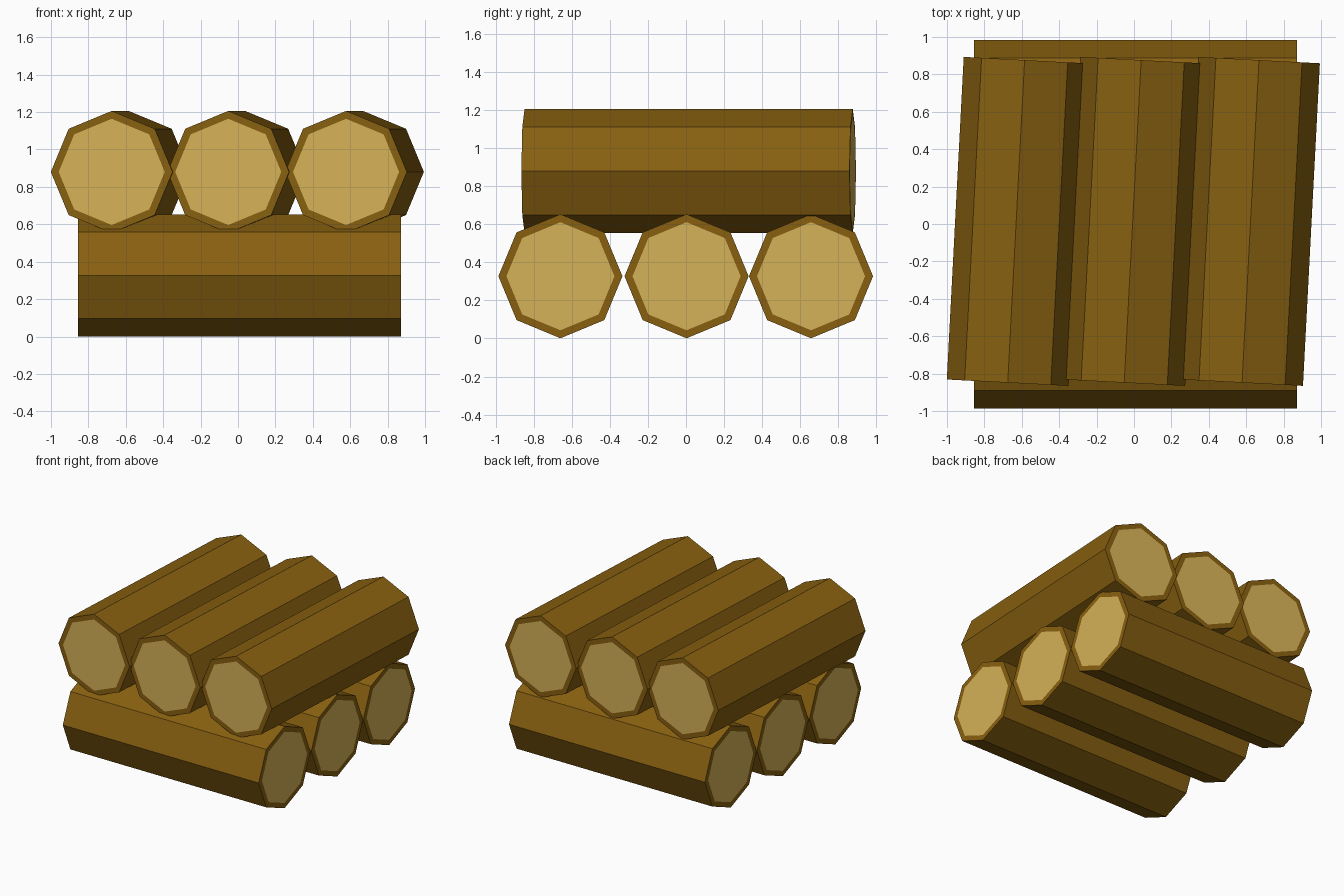
import bpy, bmesh, math
from mathutils import Matrix

if "Cube" in bpy.data.objects:
    bpy.data.objects.remove(bpy.data.objects["Cube"])


def material(name, rgb):
    """Flat colour given as 0-255 sRGB, stored as linear."""
    lin = [((c / 255 + 0.055) / 1.055) ** 2.4 if c > 10 else c / 255 / 12.92 for c in rgb]
    m = bpy.data.materials.new(name)
    m.diffuse_color = (*lin, 1)
    m.use_nodes = True
    m.node_tree.nodes["Principled BSDF"].inputs["Base Color"].default_value = m.diffuse_color
    return m


bark = material("bark", (136, 96, 16))
cut_wood = material("cut wood", (214, 178, 88))

RADIUS, LENGTH, SIDES, RIM = 0.326, 1.727, 8, 0.042


def log(name, centre, turn):
    """Eight-sided log lying along x, then turned about z."""
    bm = bmesh.new()
    bmesh.ops.create_cone(bm, cap_ends=True, segments=SIDES, radius1=RADIUS,
                          radius2=RADIUS, depth=LENGTH,
                          matrix=Matrix.Rotation(math.pi / 2, 4, 'Y'))
    # cut ends: a bark rim around a pale core
    ends = [f for f in bm.faces if abs(f.normal.x) > 0.9]
    bmesh.ops.inset_individual(bm, faces=ends, thickness=RIM)
    for f in ends:
        f.material_index = 1
    me = bpy.data.meshes.new(name)
    bm.to_mesh(me)
    bm.free()
    me.materials.append(bark)
    me.materials.append(cut_wood)
    ob = bpy.data.objects.new(name, me)
    ob.location = centre
    ob.rotation_euler.z = math.radians(turn)
    bpy.context.collection.objects.link(ob)


# lower layer runs left to right
for i, y in enumerate((-0.66, 0.003, 0.657)):
    log(f"lower_log_{i + 1}", (0.009, y, 0.327), 0)

# upper layer runs front to back, slightly skewed
for i, x in enumerate((-0.63, -0.007, 0.623)):
    log(f"upper_log_{i + 1}", (x, 0.014, 0.88), 87)
